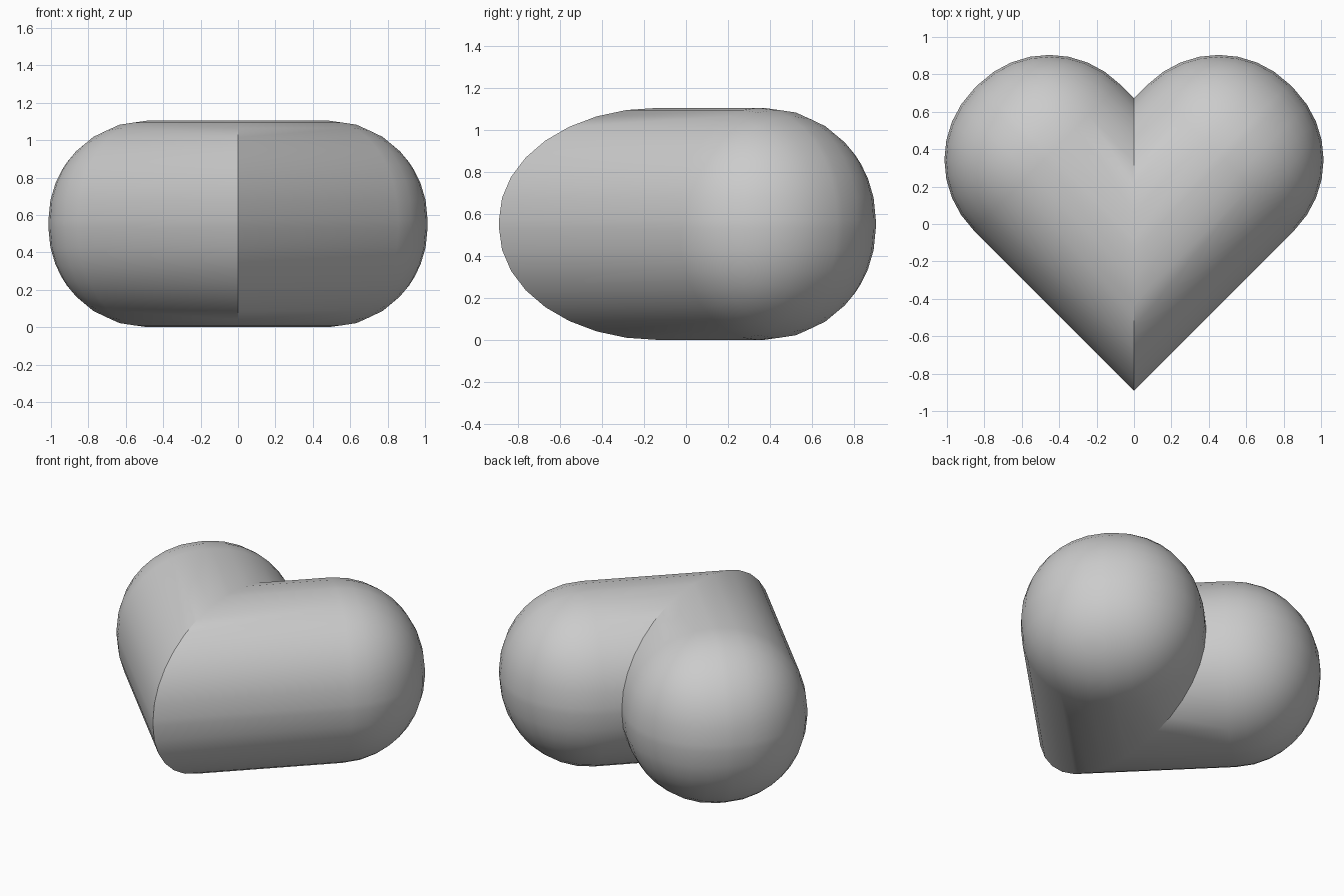
import bpy, bmesh
from math import radians
from mathutils import Matrix, Vector

if "Cube" in bpy.data.objects:
    bpy.data.objects.remove(bpy.data.objects["Cube"])

HALF, RADIUS = 0.5525, 0.5325      # half thickness of a lobe, rounding radius
CENTRE = Vector((0.453, 0.3435, HALF))   # centre of the rounded lobe end
END, BACK = HALF, -2.5             # lobe extent along its own axis

# One lobe: a long box with every edge rounded
bm = bmesh.new()
bmesh.ops.create_cube(bm, size=1)
for v in bm.verts:
    v.co = Vector((END if v.co.x > 0 else BACK, v.co.y * 2 * HALF, v.co.z * 2 * HALF))
bmesh.ops.bevel(bm, geom=bm.edges[:], offset=RADIUS, offset_type='OFFSET',
                segments=8, profile=0.5, affect='EDGES', clamp_overlap=True)
bmesh.ops.transform(bm, verts=bm.verts,
                    matrix=Matrix.Translation(CENTRE) @ Matrix.Rotation(radians(45), 4, 'Z'))

# Mitre the lobe on the centre plane and mirror it
bmesh.ops.bisect_plane(bm, geom=bm.verts[:] + bm.edges[:] + bm.faces[:], dist=1e-5,
                       plane_co=(0, 0, 0), plane_no=(1, 0, 0), clear_inner=True)
for v in bm.verts:
    if abs(v.co.x) < 1e-4:
        v.co.x = 0
geom = bm.verts[:] + bm.edges[:] + bm.faces[:]
copy = bmesh.ops.duplicate(bm, geom=geom)["geom"]
for v in (g for g in copy if isinstance(g, bmesh.types.BMVert)):
    v.co.x *= -1
bmesh.ops.remove_doubles(bm, verts=bm.verts, dist=1e-4)
bmesh.ops.recalc_face_normals(bm, faces=bm.faces)

mesh = bpy.data.meshes.new("heart")
bm.to_mesh(mesh)
bm.free()
heart = bpy.data.objects.new("heart", mesh)
bpy.context.collection.objects.link(heart)

# Smooth lobes, sharp crease where they meet
bpy.context.view_layer.objects.active = heart
heart.select_set(True)
bpy.ops.object.shade_smooth_by_angle(angle=radians(30))
